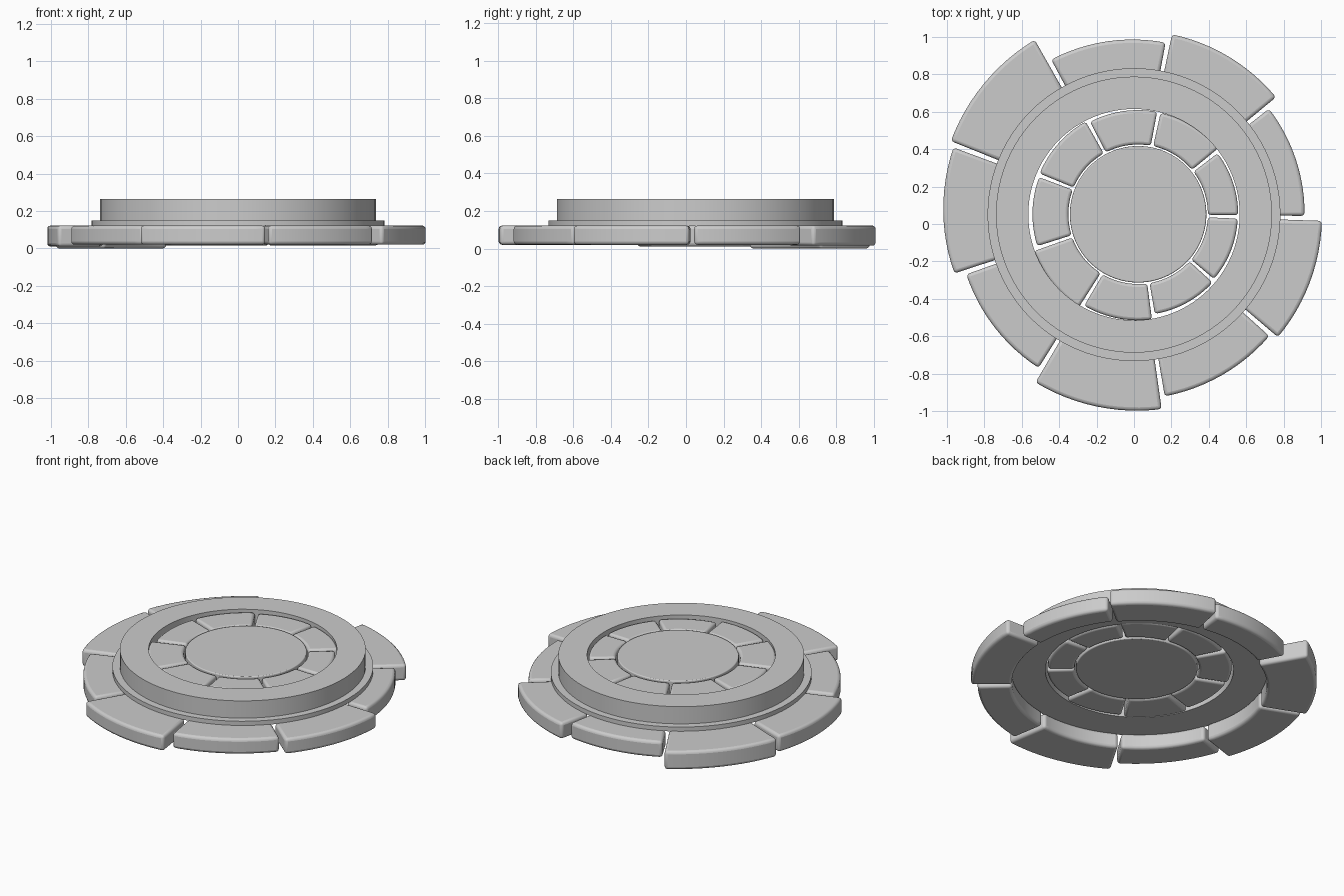
import bpy, bmesh
from math import radians, cos, sin, pi

if "Cube" in bpy.data.objects:
    bpy.data.objects.remove(bpy.data.objects["Cube"])

CX, CY = 0.0, 0.05        # ring centre
DX, DY = 0.022, 0.052     # inner disc centre


def finish(bm, name, loc, bevel=0.0):
    bmesh.ops.recalc_face_normals(bm, faces=bm.faces[:])
    me = bpy.data.meshes.new(name)
    bm.to_mesh(me)
    bm.free()
    ob = bpy.data.objects.new(name, me)
    bpy.context.collection.objects.link(ob)
    ob.location = loc
    if bevel:
        m = ob.modifiers.new("soft_edges", 'BEVEL')
        m.width, m.segments = bevel, 3
        m.limit_method, m.angle_limit = 'ANGLE', radians(40)
    bpy.context.view_layer.objects.active = ob
    ob.select_set(True)
    bpy.ops.object.shade_smooth_by_angle(angle=radians(35))
    ob.select_set(False)
    return ob


def lathe(name, profile, loc, n=96):
    """Closed (r, z) profile swept round z."""
    bm = bmesh.new()
    rings = [[bm.verts.new((r * cos(2 * pi * i / n), r * sin(2 * pi * i / n), z))
              for r, z in profile] for i in range(n)]
    k = len(profile)
    for i in range(n):
        a, b = rings[i], rings[(i + 1) % n]
        for j in range(k):
            bm.faces.new((a[j], b[j], b[(j + 1) % k], a[(j + 1) % k]))
    return finish(bm, name, loc)


def stone(name, a0, a1, r0, ra, rb, z0, z1, loc, bevel, n=12):
    """Curved block from angle a0 to a1; outer radius runs from ra to rb."""
    bm = bmesh.new()
    outline = []
    for i in range(n + 1):
        t = i / n
        a, r = radians(a0 + (a1 - a0) * t), ra + (rb - ra) * t
        outline.append((r * cos(a), r * sin(a)))
    for i in range(n, -1, -1):
        a = radians(a0 + (a1 - a0) * i / n)
        outline.append((r0 * cos(a), r0 * sin(a)))
    lo = [bm.verts.new((x, y, z0)) for x, y in outline]
    hi = [bm.verts.new((x, y, z1)) for x, y in outline]
    m = len(outline)
    bm.faces.new(hi)
    bm.faces.new(lo[::-1])
    for i in range(m):
        j = (i + 1) % m
        bm.faces.new((lo[i], lo[j], hi[j], hi[i]))
    return finish(bm, name, loc, bevel)


# Raised ring with a thin flange at its foot
lathe("raised_ring", [(0.565, 0.12), (0.783, 0.12), (0.783, 0.15),
                      (0.738, 0.15), (0.738, 0.264), (0.565, 0.264)], (CX, CY, 0))

# Central disc
bm = bmesh.new()
bmesh.ops.create_cone(bm, cap_ends=True, segments=96, radius1=0.365, radius2=0.365, depth=0.135)
finish(bm, "centre_disc", (DX, DY, 0.1875), 0.006)

# Outer paving stones: start radius, end radius, bottom height
outer = [(0.912, 0.917, 0.02), (0.985, 0.985, 0.015), (0.935, 0.94, 0.015),
         (1.075, 1.055, 0.0), (1.03, 1.01, 0.01), (0.952, 0.965, 0.02),
         (1.04, 1.05, 0.02), (0.985, 0.972, 0.02), (1.01, 1.005, 0.02)]
for i, (ra, rb, z0) in enumerate(outer):
    a = -1.1 + 40 * i
    stone(f"outer_stone_{i + 1}", a + 0.7, a + 39.2, 0.765, ra, rb, z0, 0.122, (CX, CY, 0), 0.018)

# Inner paving stones: outer radius
for i, r in enumerate([0.535, 0.555, 0.557, 0.57, 0.565, 0.59, 0.567, 0.54, 0.533]):
    a = -1.5 + 40 * i
    stone(f"inner_stone_{i + 1}", a + 1, a + 39, 0.373, r, r, 0.12, 0.25, (DX, DY, 0), 0.016)
